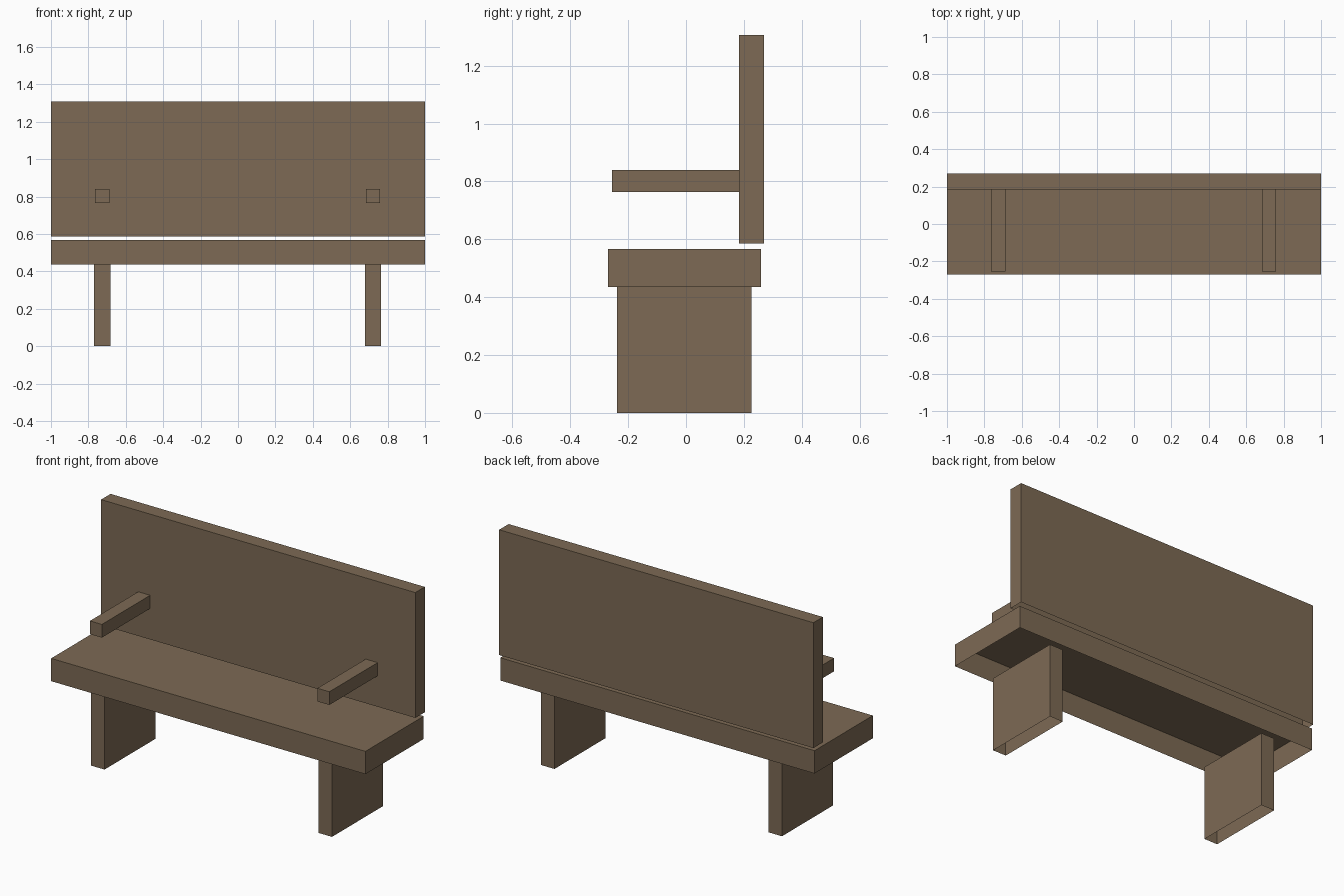
import bpy
import bmesh
from mathutils import Vector

if "Cube" in bpy.data.objects:
    bpy.data.objects.remove(bpy.data.objects["Cube"])

wood = bpy.data.materials.new("brown_wood")
wood.diffuse_color = (0.205, 0.144, 0.089, 1.0)
wood.use_nodes = True
wood.node_tree.nodes["Principled BSDF"].inputs["Base Color"].default_value = wood.diffuse_color


def open_box(name, x, y, z):
    """Hollow box shell between the given ranges, open underneath."""
    lo, hi = Vector((x[0], y[0], z[0])), Vector((x[1], y[1], z[1]))
    size, centre = hi - lo, (hi + lo) / 2
    bm = bmesh.new()
    bmesh.ops.create_cube(bm, size=1.0)
    for v in bm.verts:
        v.co = Vector(a * b for a, b in zip(v.co, size)) + centre
    bm.normal_update()
    bottom = [f for f in bm.faces if f.normal.z < -0.5]
    bmesh.ops.delete(bm, geom=bottom, context='FACES_ONLY')
    mesh = bpy.data.meshes.new(name)
    bm.to_mesh(mesh)
    bm.free()
    mesh.materials.append(wood)
    obj = bpy.data.objects.new(name, mesh)
    bpy.context.collection.objects.link(obj)
    return obj


# Seat and backrest, with a narrow gap between them
open_box("seat", (-1, 1), (-0.27, 0.26), (0.436, 0.567))
open_box("backrest", (-1, 1), (0.184, 0.27), (0.586, 1.307))

# Slab legs and floating armrests on both sides
for side, cx in (("left", -0.726), ("right", 0.722)):
    open_box(side + "_leg", (cx - 0.043, cx + 0.043), (-0.238, 0.226), (0, 0.436))
    open_box(side + "_armrest", (cx - 0.038, cx + 0.038), (-0.255, 0.184), (0.764, 0.84))
